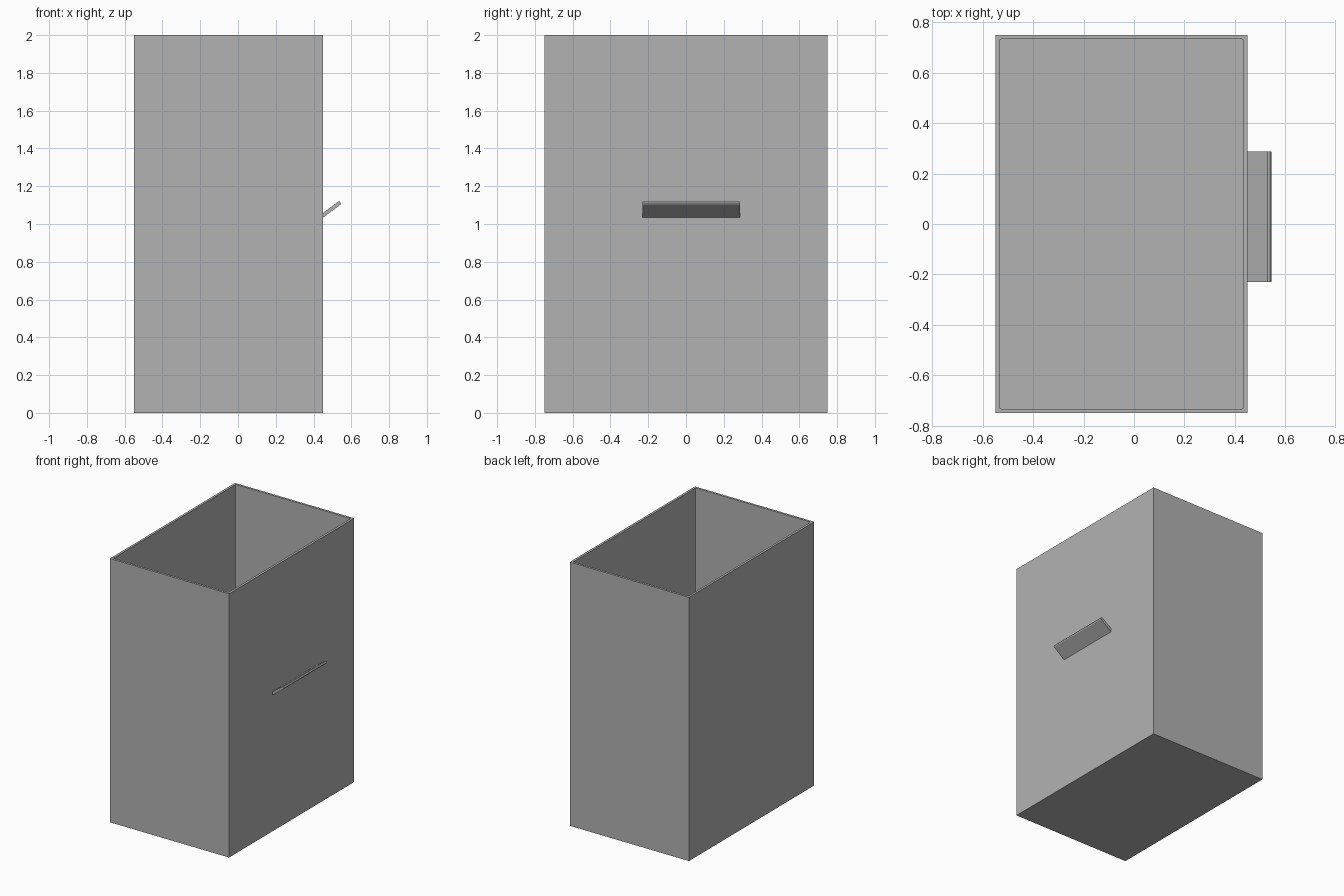
import bpy, bmesh
from mathutils import Vector

default = bpy.data.objects.get("Cube")
if default:
    bpy.data.objects.remove(default, do_unlink=True)

# Single grey material
GREY = (0.448, 0.448, 0.448, 1.0)
grey = bpy.data.materials.new("plain grey")
grey.use_nodes = True
grey.diffuse_color = GREY
grey.node_tree.nodes["Principled BSDF"].inputs["Base Color"].default_value = GREY


def finish(bm, name):
    bmesh.ops.recalc_face_normals(bm, faces=bm.faces)
    mesh = bpy.data.meshes.new(name)
    bm.to_mesh(mesh)
    bm.free()
    mesh.materials.append(grey)
    obj = bpy.data.objects.new(name, mesh)
    bpy.context.collection.objects.link(obj)
    return obj


# Open-topped bin: a box whose top is inset and pushed down to the floor
WALL = 0.024
HEIGHT = 2.0
bm = bmesh.new()
bmesh.ops.create_cube(bm, size=1)
bmesh.ops.scale(bm, vec=(1.0, 1.5, HEIGHT), verts=bm.verts)
bmesh.ops.translate(bm, vec=(-0.05, 0, HEIGHT / 2), verts=bm.verts)
top = max(bm.faces, key=lambda f: f.calc_center_median().z)
bmesh.ops.inset_region(bm, faces=[top], thickness=WALL)
well = bmesh.ops.extrude_face_region(bm, geom=[top])
floor_verts = [g for g in well["geom"] if isinstance(g, bmesh.types.BMVert)]
bmesh.ops.translate(bm, vec=(0, 0, WALL - HEIGHT), verts=floor_verts)
if top.is_valid:
    bmesh.ops.delete(bm, geom=[top], context='FACES_ONLY')

# Slightly eased inner corners
inner = [e for e in bm.edges
         if abs(e.verts[0].co.z - e.verts[1].co.z) > 1
         and abs(e.verts[0].co.y) < 0.74]
bmesh.ops.bevel(bm, geom=inner, offset=0.006, segments=2, profile=0.5,
                affect='EDGES')
finish(bm, "bin_body")

# Sloping handle plate: a slanted profile drawn along y
profile = [(0.44, 1.026), (0.542, 1.102), (0.545, 1.11),
           (0.539, 1.118), (0.53, 1.118), (0.44, 1.051)]
bm = bmesh.new()
side = bm.faces.new([bm.verts.new((x, -0.23, z)) for x, z in profile])
pull = bmesh.ops.extrude_face_region(bm, geom=[side])
bmesh.ops.translate(bm, vec=Vector((0, 0.517, 0)),
                    verts=[g for g in pull["geom"]
                           if isinstance(g, bmesh.types.BMVert)])
finish(bm, "handle")
